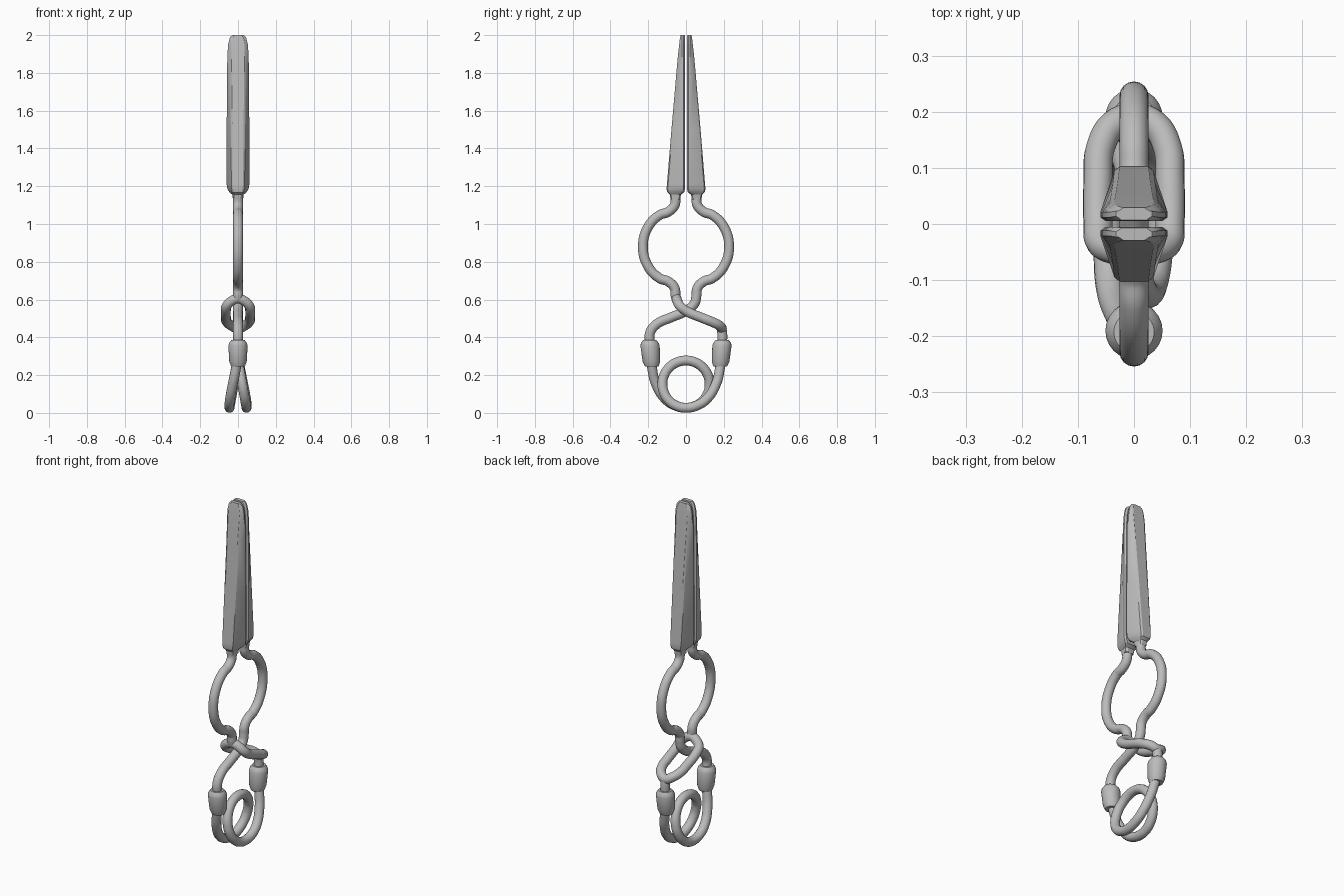
import bpy, bmesh, math
from mathutils import Vector

cube = bpy.data.objects.get("Cube")
if cube:
    bpy.data.objects.remove(cube, do_unlink=True)

steel = bpy.data.materials.new("grey_steel")
steel.use_nodes = True
GREY = (0.5, 0.5, 0.5, 1)
steel.diffuse_color = GREY
steel.node_tree.nodes["Principled BSDF"].inputs["Base Color"].default_value = GREY

ROD = 0.026


def select_only(ob):
    bpy.ops.object.select_all(action='DESELECT')
    ob.select_set(True)
    bpy.context.view_layer.objects.active = ob


def rod(name, points, cyclic=False):
    """Round wire swept smoothly through the points."""
    cu = bpy.data.curves.new(name, 'CURVE')
    cu.dimensions = '3D'
    cu.bevel_depth = ROD
    cu.bevel_resolution = 6
    cu.resolution_u = 8
    cu.use_fill_caps = not cyclic
    sp = cu.splines.new('BEZIER')
    sp.bezier_points.add(len(points) - 1)
    for bp, p in zip(sp.bezier_points, points):
        bp.co = p
        bp.handle_left_type = bp.handle_right_type = 'AUTO'
    sp.use_cyclic_u = cyclic
    ob = bpy.data.objects.new(name, cu)
    bpy.context.collection.objects.link(ob)
    cu.materials.append(steel)
    select_only(ob)
    bpy.ops.object.convert(target='MESH')
    bpy.ops.object.shade_smooth_by_angle(angle=math.radians(40))


def loft(name, rings, angle):
    """Skin a stack of cross-sections and cap both ends."""
    bm = bmesh.new()
    loops = [[bm.verts.new(p) for p in ring] for ring in rings]
    n = len(loops[0])
    for a, b in zip(loops, loops[1:]):
        for i in range(n):
            j = (i + 1) % n
            bm.faces.new((a[i], a[j], b[j], b[i]))
    bm.faces.new(loops[0])
    bm.faces.new(loops[-1])
    bmesh.ops.recalc_face_normals(bm, faces=bm.faces)
    me = bpy.data.meshes.new(name)
    bm.to_mesh(me)
    bm.free()
    me.materials.append(steel)
    ob = bpy.data.objects.new(name, me)
    bpy.context.collection.objects.link(ob)
    select_only(ob)
    bpy.ops.object.shade_smooth_by_angle(angle=math.radians(angle))


def jaw_section(side, z, w, w_out, y_in, y_out):
    """Wide flat inner face, slanted sides, narrower outer face."""
    half = [(w - 0.01, y_in), (w, y_in + 0.007), (w, y_in + 0.016),
            (w_out, y_out - 0.006), (w_out - 0.009, y_out)]
    outline = half + [(-x, y) for x, y in reversed(half)]
    return [Vector((x, side * y, z)) for x, y in outline]


# Jaws: z, half width, outer half width, inner y, outer y
JAW = [(1.13, 0.027, 0.02, 0.03, 0.082), (1.155, 0.03, 0.022, 0.027, 0.085),
       (1.168, 0.045, 0.03, 0.01, 0.099), (1.185, 0.056, 0.033, 0.005, 0.103),
       (1.21, 0.06, 0.035, 0.005, 0.101), (1.5, 0.06, 0.038, 0.005, 0.077),
       (1.8, 0.058, 0.042, 0.005, 0.051), (1.9, 0.056, 0.044, 0.005, 0.042),
       (1.95, 0.052, 0.044, 0.005, 0.036), (1.985, 0.044, 0.038, 0.005, 0.032),
       (2.0, 0.032, 0.028, 0.007, 0.029)]
for name, side in (("back_jaw", 1), ("front_jaw", -1)):
    loft(name, [jaw_section(side, *row) for row in JAW], 28)

# Bowed arms: upper half mirrored about the middle of the bow
MID = 0.88
upper = [(0.055, 1.14), (0.06, 1.1), (0.093, 1.065), (0.14, 1.047), (0.2, 0.985)]
bow = upper + [(0.228, MID)] + [(y, 2 * MID - z) for y, z in reversed(upper)]

# Back arm crosses through the eye to the front collar
cross = [(0.045, 0.58), (0, 0.54), (-0.08, 0.505), (-0.155, 0.47),
         (-0.19, 0.425), (-0.191, 0.36)]
rod("back_arm", [(0, y, z) for y, z in bow + cross])

# Front arm ends at the eye, which spreads around the other arm
rod("front_arm", [(0, -y, z) for y, z in bow] + [(0, -0.05, 0.6)])
eye = [(0, -0.049, 0.605), (0.034, -0.046, 0.592), (0.06, -0.032, 0.566),
       (0.064, 0, 0.54), (0.064, 0.08, 0.505), (0.06, 0.135, 0.483),
       (0.035, 0.178, 0.462), (0, 0.19, 0.447)]
rod("crossing_eye", eye + [(-x, y, z) for x, y, z in eye[-2:0:-1]], True)
rod("eye_stem", [(0, 0.186, 0.455), (0, 0.192, 0.42), (0, 0.191, 0.36)])

# Collars: height and radius, leaning slightly with the wire
COLLAR = [(0.245, 0.036), (0.27, 0.046), (0.355, 0.051), (0.37, 0.047), (0.385, 0.036)]
for name, side in (("back_collar", 1), ("front_collar", -1)):
    rings = []
    for z, r in COLLAR:
        yc = 0.187 + 0.08 * (z - 0.315)
        rings.append([Vector((r * math.cos(a), side * (yc + r * math.sin(a)), z))
                      for a in (i * math.tau / 24 for i in range(24))])
    loft(name, rings, 40)

# Spring coil: a leg, one full turn, and the same leg turned half round
leg = [(0, -0.186, 0.3), (-0.01, -0.18, 0.24), (-0.027, -0.16, 0.155),
       (-0.042, -0.112, 0.076), (-0.046, -0.06, 0.04)]
turn = []
for i in range(17):
    a = math.tau * i / 16 - math.pi / 2
    x = 0.0225 * (1 - math.sin(a))
    turn.append((x if i > 8 else -x, 0.125 * math.cos(a), 0.152 + 0.125 * math.sin(a)))
rod("spring_coil", leg + turn + [(-x, -y, z) for x, y, z in reversed(leg)])
